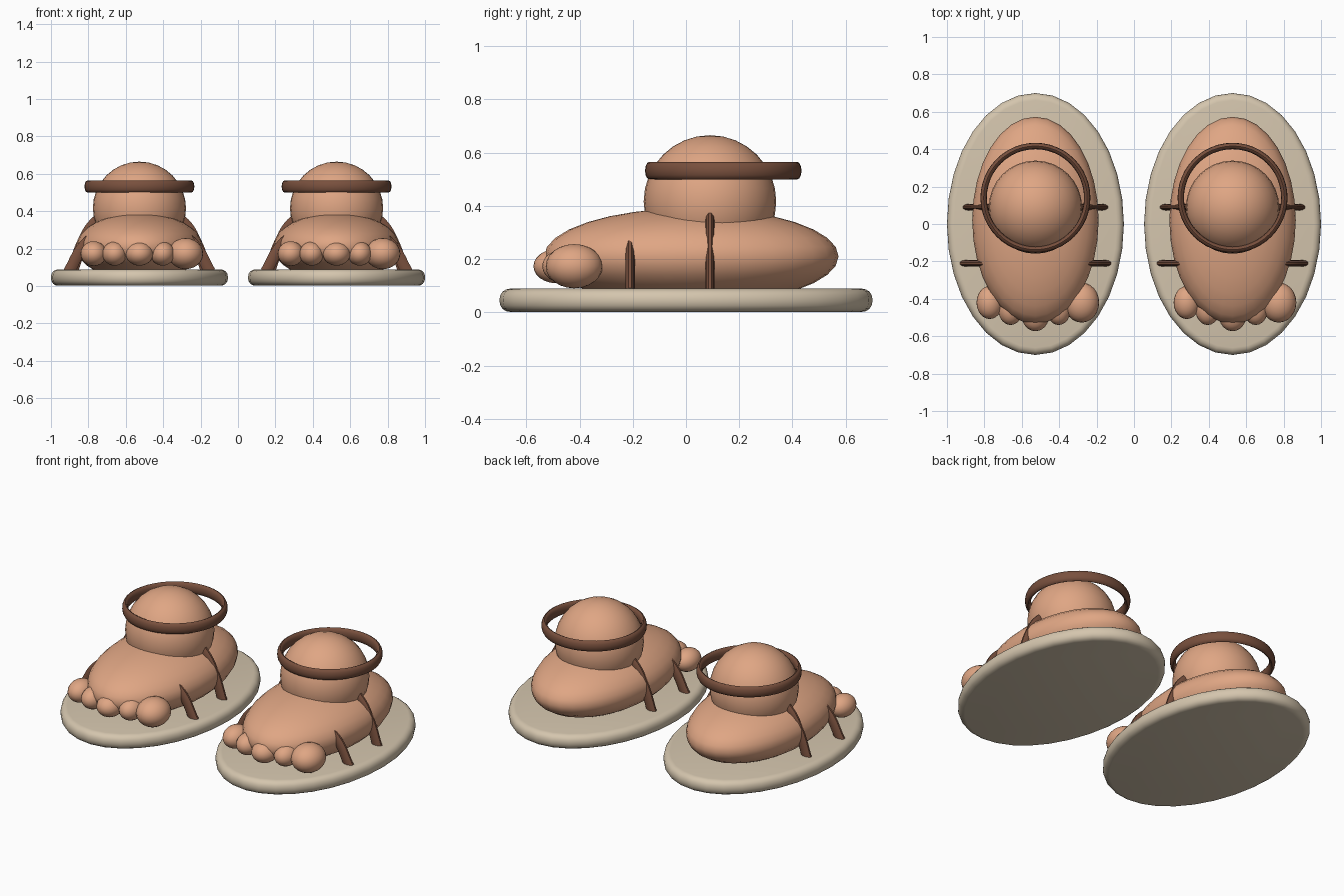
import bpy
import math

if "Cube" in bpy.data.objects:
    bpy.data.objects.remove(bpy.data.objects["Cube"])


def material(name, rgb):
    m = bpy.data.materials.new(name)
    m.diffuse_color = (*rgb, 1)
    m.use_nodes = True
    m.node_tree.nodes["Principled BSDF"].inputs["Base Color"].default_value = m.diffuse_color
    return m


SKIN = material("skin", (0.74, 0.38, 0.23))
SOLE = material("sole_beige", (0.66, 0.56, 0.42))
LEATHER = material("brown_leather", (0.19, 0.08, 0.047))


def finish(name, mat, smooth=True):
    ob = bpy.context.object
    ob.name = name
    ob.data.materials.append(mat)
    bpy.ops.object.transform_apply(location=False, rotation=True, scale=True)
    if smooth:
        bpy.ops.object.shade_smooth_by_angle(angle=math.radians(40))
    return ob


def ellipsoid(name, loc, radii, mat, segs=32, rings=16):
    bpy.ops.mesh.primitive_uv_sphere_add(segments=segs, ring_count=rings, location=loc)
    bpy.context.object.scale = radii
    return finish(name, mat)


def strap(name, cx, y, half_path):
    # Arched band over the foot, mirrored about its middle and thin along y
    pts = half_path + [(-x, z) for x, z in reversed(half_path[:-1])]
    cu = bpy.data.curves.new(name, 'CURVE')
    cu.dimensions = '3D'
    cu.bevel_depth = 0.032
    cu.bevel_resolution = 3
    cu.resolution_u = 5
    cu.use_fill_caps = True
    sp = cu.splines.new('BEZIER')
    sp.bezier_points.add(len(pts) - 1)
    for bp, (x, z) in zip(sp.bezier_points, pts):
        bp.co = (x, 0, z)
        bp.handle_left_type = bp.handle_right_type = 'AUTO'
    ob = bpy.data.objects.new(name, cu)
    bpy.context.collection.objects.link(ob)
    ob.location = (cx, y, 0)
    ob.scale = (1, 0.55, 1)
    bpy.ops.object.select_all(action='DESELECT')
    ob.select_set(True)
    bpy.context.view_layer.objects.active = ob
    bpy.ops.object.convert(target='MESH')
    finish(name, LEATHER)


# Toes: x offset, y, radii
TOES = [
    (-0.245, -0.42, (0.07, 0.088, 0.066)),
    (-0.133, -0.455, (0.066, 0.085, 0.064)),
    (0.0, -0.487, (0.074, 0.086, 0.064)),
    (0.124, -0.455, (0.065, 0.085, 0.064)),
    (0.247, -0.42, (0.094, 0.107, 0.083)),
]

for side, cx in (("left", -0.527), ("right", 0.527)):
    # Oval sole with rounded rim
    bpy.ops.mesh.primitive_cylinder_add(vertices=32, radius=1, depth=1,
                                        location=(cx, 0, 0.045))
    sole = bpy.context.object
    sole.scale = (0.473, 0.70, 0.087)
    finish(side + "_sole", SOLE, smooth=False)
    bev = sole.modifiers.new("rim", 'BEVEL')
    bev.width = 0.038
    bev.segments = 4
    bev.limit_method = 'ANGLE'
    bev.angle_limit = math.radians(40)
    bpy.ops.object.modifier_apply(modifier="rim")
    bpy.ops.object.shade_smooth_by_angle(angle=math.radians(40))

    # Foot, ankle and toes
    ellipsoid(side + "_foot", (cx, 0.02, 0.21), (0.338, 0.553, 0.181), SKIN)
    ellipsoid(side + "_ankle", (cx, 0.09, 0.416), (0.249, 0.249, 0.249), SKIN)
    for i, (dx, y, r) in enumerate(TOES):
        ellipsoid(f"{side}_toe_{i + 1}", (cx + dx, y, 0.173), r, SKIN, 24, 12)

    # Ankle ring
    bpy.ops.mesh.primitive_torus_add(location=(cx, 0.14, 0.532), major_radius=0.277,
                                     minor_radius=0.017, major_segments=48,
                                     minor_segments=12)
    bpy.context.object.scale = (1, 1, 1.95)
    finish(side + "_ankle_ring", LEATHER)

    # Straps
    strap(side + "_front_strap", cx, -0.21,
          [(-0.378, 0.075), (-0.287, 0.225), (-0.17, 0.295), (0, 0.325)])
    strap(side + "_rear_strap", cx, 0.09,
          [(-0.36, 0.075), (-0.302, 0.235), (-0.24, 0.335), (-0.12, 0.41), (0, 0.43)])
